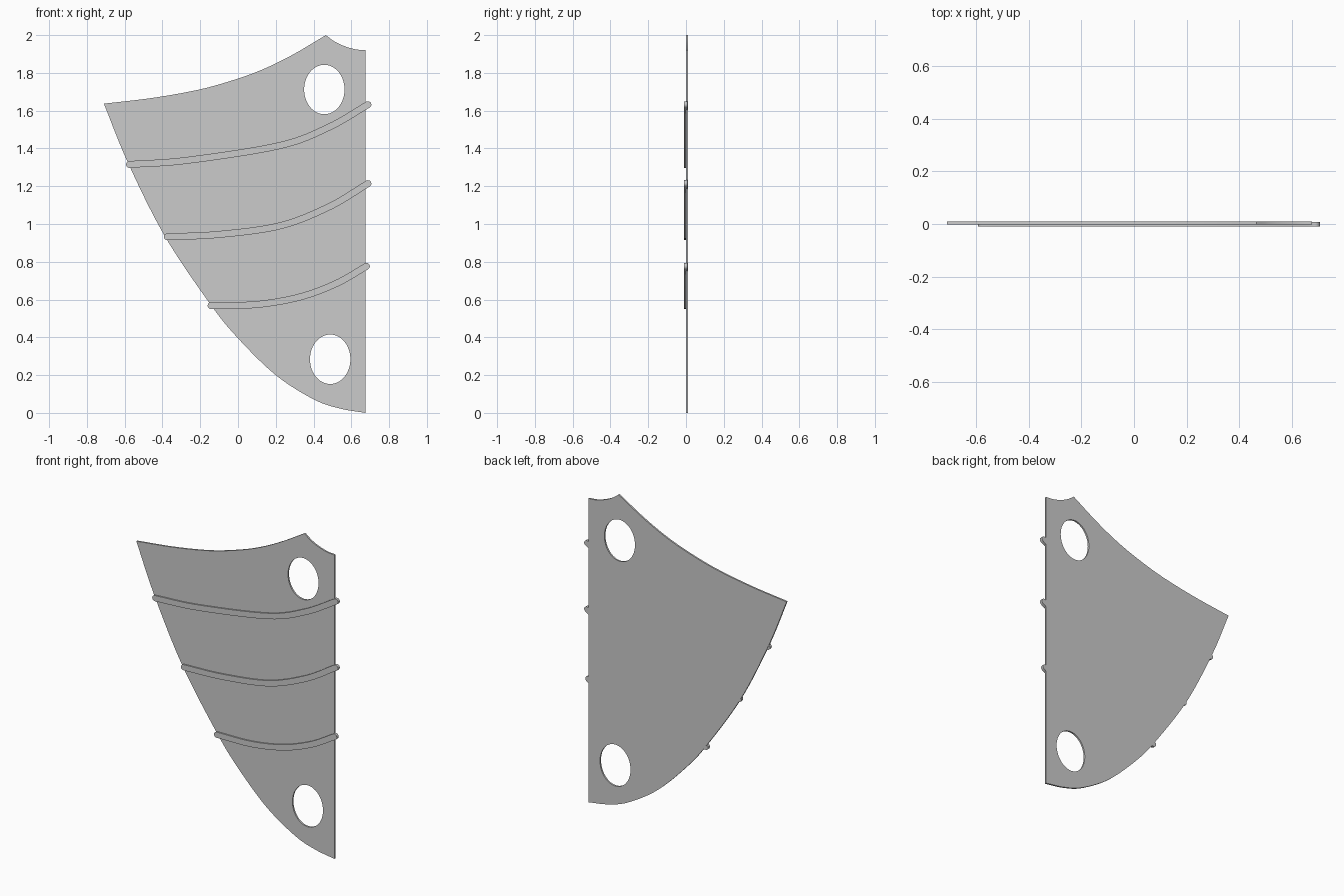
import bpy
from math import sin, cos, pi, atan2
from mathutils import Vector

if "Cube" in bpy.data.objects:
    bpy.data.objects.remove(bpy.data.objects["Cube"])


def smooth_path(pts, steps=10):
    """Catmull-Rom curve through the given points."""
    p = [Vector(q) for q in pts]
    p = [2 * p[0] - p[1]] + p + [2 * p[-1] - p[-2]]
    out = []
    for a, b, c, d in zip(p, p[1:], p[2:], p[3:]):
        for i in range(steps):
            t = i / steps
            out.append(0.5 * (2 * b + (c - a) * t + (2 * a - 5 * b + 4 * c - d) * t * t
                              + (3 * b - a - 3 * c + d) * t ** 3))
    return out + [p[-2]]


def ellipse(cx, cz, rx, rz, n=48):
    return [Vector((cx + rx * cos(2 * pi * i / n), cz + rz * sin(2 * pi * i / n)))
            for i in range(n)]


def flat_part(name, loops, y0, y1):
    """Extrude closed XZ outlines (inner loops become holes) from y0 to y1."""
    cu = bpy.data.curves.new(name, 'CURVE')
    cu.dimensions = '2D'
    cu.fill_mode = 'BOTH'
    cu.extrude = (y1 - y0) / 2
    for loop in loops:
        s = cu.splines.new('POLY')
        s.points.add(len(loop) - 1)
        for pt, v in zip(s.points, loop):
            pt.co = (v.x, v.y, 0, 1)
        s.use_cyclic_u = True
    ob = bpy.data.objects.new(name, cu)
    bpy.context.collection.objects.link(ob)
    ob.rotation_euler.x = pi / 2
    ob.location.y = (y0 + y1) / 2
    bpy.ops.object.select_all(action='DESELECT')
    ob.select_set(True)
    bpy.context.view_layer.objects.active = ob
    bpy.ops.object.convert(target='MESH')
    bpy.ops.object.shade_smooth_by_angle()


def strip_outline(path, r, caps=8):
    """Outline of a band of half-width r with round ends."""
    tang = [(path[min(i + 1, len(path) - 1)] - path[max(i - 1, 0)]).normalized()
            for i in range(len(path))]
    norm = [Vector((-t.y, t.x)) * r for t in tang]
    out = [p - n for p, n in zip(path, norm)]
    for end, a0 in ((-1, -pi / 2), (0, pi / 2)):
        base = atan2(tang[end].y, tang[end].x) + a0
        out += [path[end] + r * Vector((cos(base + pi * k / caps), sin(base + pi * k / caps)))
                for k in range(1, caps)]
        if end == -1:
            out += [p + n for p, n in zip(path, norm)][::-1]
    return out


# Panel: curved leading edge, straight right edge, notched top, two oval holes
lower_edge = smooth_path([(-0.71, 1.637), (-0.585, 1.33), (-0.39, 0.94), (-0.15, 0.58), (0, 0.395),
                          (0.2, 0.2), (0.4, 0.072), (0.54, 0.023), (0.675, 0.0)])
notch = smooth_path([(0.675, 1.92), (0.62, 1.925), (0.56, 1.943), (0.51, 1.967), (0.465, 2.0)])
top_edge = smooth_path([(0.465, 2.0), (0.3, 1.902), (0.15, 1.827), (0, 1.77), (-0.2, 1.713),
                        (-0.45, 1.668), (-0.71, 1.637)])
flat_part("panel", [lower_edge + notch[:-1] + top_edge[:-1],
                    ellipse(0.457, 1.712, 0.107, 0.131),
                    ellipse(0.488, 0.284, 0.107, 0.131)], -0.001, 0.0095)

# Three curved ribs raised on the front face
ribs = {"upper_rib": [(-0.575, 1.315), (-0.27, 1.337), (0.22, 1.415), (0.48, 1.512), (0.688, 1.632)],
        "middle_rib": [(-0.375, 0.932), (-0.1, 0.945), (0.22, 0.99), (0.48, 1.09), (0.688, 1.214)],
        "lower_rib": [(-0.143, 0.568), (0.1, 0.574), (0.325, 0.613), (0.52, 0.685), (0.68, 0.776)]}
for name, pts in ribs.items():
    flat_part(name, [strip_outline(smooth_path(pts), 0.018)], -0.0095, 0.0085)
